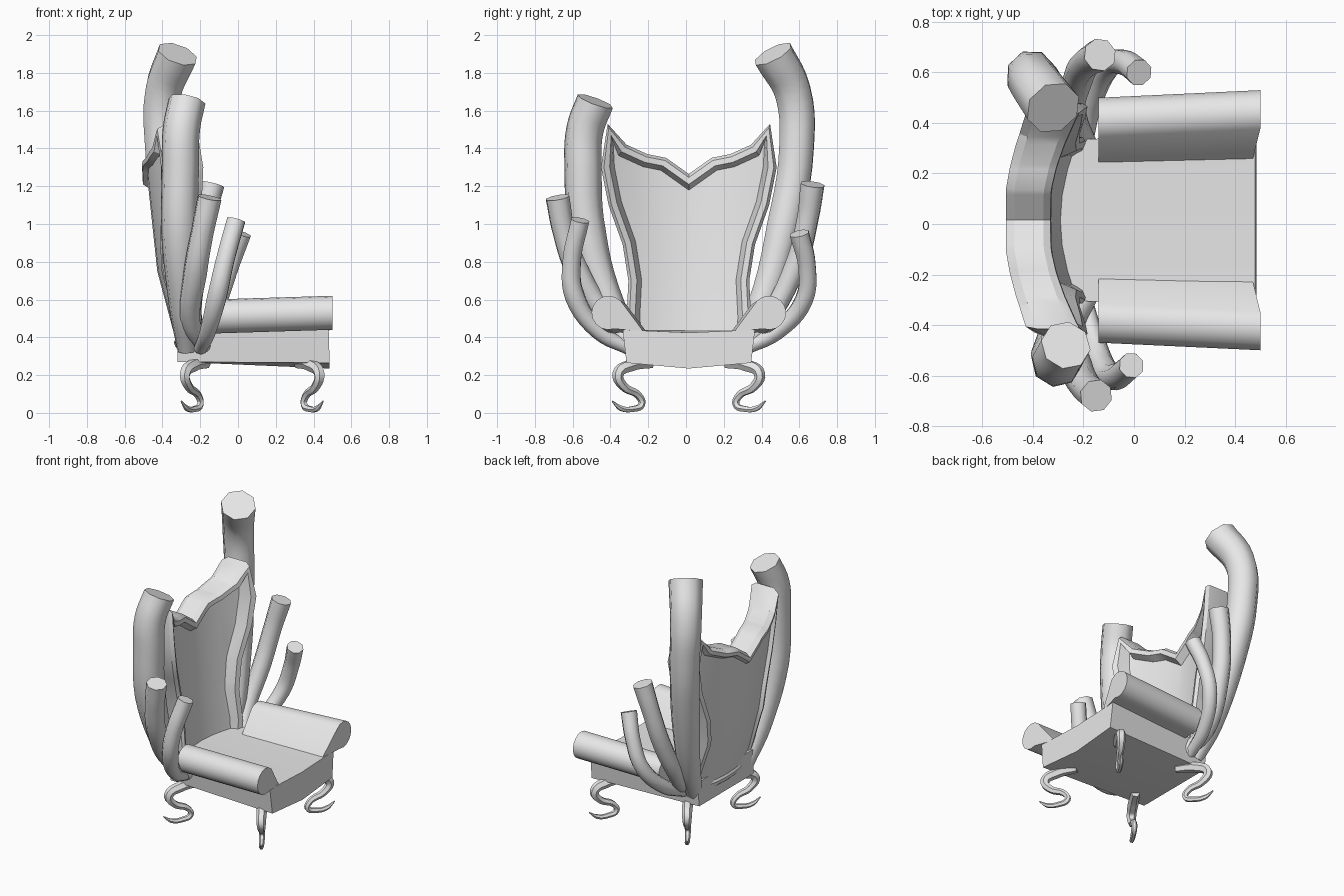
import bpy, bmesh
from math import sin, cos, radians
from mathutils import Vector

cube = bpy.data.objects.get("Cube")
if cube:
    bpy.data.objects.remove(cube, do_unlink=True)

grey = bpy.data.materials.new("light_grey")
grey.use_nodes = True
GREY = (0.8, 0.8, 0.8, 1)
grey.diffuse_color = GREY
grey.node_tree.nodes["Principled BSDF"].inputs["Base Color"].default_value = GREY
MID = 0.015  # the seat sits slightly off the centre line


def add_object(name, mesh, angle=40):
    obj = bpy.data.objects.new(name, mesh)
    bpy.context.collection.objects.link(obj)
    mesh.materials.clear()
    mesh.materials.append(grey)
    bpy.ops.object.select_all(action='DESELECT')
    obj.select_set(True)
    bpy.context.view_layer.objects.active = obj
    bpy.ops.object.shade_smooth_by_angle(angle=radians(angle))
    return obj


def finish(name, bm, angle=40):
    bmesh.ops.recalc_face_normals(bm, faces=bm.faces)
    mesh = bpy.data.meshes.new(name)
    bm.to_mesh(mesh)
    bm.free()
    return add_object(name, mesh, angle)


def tube(name, points, radii, depth=1.0, sides=2):
    """Tapered round tube with flat ends along a smooth path."""
    curve = bpy.data.curves.new(name + "_path", 'CURVE')
    curve.dimensions = '3D'
    curve.bevel_depth = depth
    curve.bevel_resolution = sides
    curve.resolution_u = 5
    curve.use_fill_caps = True
    spline = curve.splines.new('BEZIER')
    spline.bezier_points.add(len(points) - 1)
    for bp, co, r in zip(spline.bezier_points, points, radii):
        bp.co, bp.radius = co, r
        bp.handle_left_type = bp.handle_right_type = 'AUTO'
    temp = bpy.data.objects.new(name + "_temp", curve)
    bpy.context.collection.objects.link(temp)
    graph = bpy.context.evaluated_depsgraph_get()
    mesh = bpy.data.meshes.new_from_object(temp.evaluated_get(graph))
    bpy.data.objects.remove(temp, do_unlink=True)
    mesh.name = name
    return add_object(name, mesh, 50)


def loft(bm, first, second):
    """Closed solid between two matching rings."""
    a = [bm.verts.new(p) for p in first]
    b = [bm.verts.new(p) for p in second]
    bm.faces.new(a)
    bm.faces.new(b[::-1])
    for i in range(len(a)):
        j = (i + 1) % len(a)
        bm.faces.new((a[i], a[j], b[j], b[i]))


# Seat block, sagging at the lower front edge
bm = bmesh.new()
front = [(0.48, -0.35, 0.44), (0.48, 0, 0.425), (0.48, 0.35, 0.44),
         (0.485, 0.33, 0.265), (0.485, 0, 0.235), (0.485, -0.33, 0.265)]
back = [(-0.32, y * 0.9, 0.27 if z < 0.3 else 0.44) for x, y, z in front]
loft(bm, [(x, y + MID, z) for x, y, z in front], [(x, y + MID, z) for x, y, z in back])
finish("seat", bm, 20)

# Rolled armrests with an inner flange
for side, label in ((1, "left"), (-1, "right")):
    arc = [radians(-110 + i * 245 / 11) for i in range(12)]
    profile = [(0.425 + 0.09 * cos(a), 0.53 + 0.09 * sin(a)) for a in arc]
    profile.append((0.24, 0.43))
    bm = bmesh.new()
    loft(bm, [(0.5 if y > 0.3 else 0.47, MID + side * y, z) for y, z in profile],
         [(-0.14, MID + side * (y - 0.03), z - 0.02) for y, z in profile])
    finish(label + "_armrest", bm, 35)

# Winged backrest: half outline from the notch round to the seat
half = [(0.12, 1.35), (0.22, 1.37), (0.33, 1.42), (0.43, 1.53), (0.465, 1.3), (0.425, 1.1),
        (0.35, 0.89), (0.32, 0.7), (0.33, 0.5), (0.31, 0.33)]
outer = [(0, 1.265)] + half + [(-y, z) for y, z in reversed(half)]


def inset(loop, dist):
    result = []
    for i, p in enumerate(loop):
        p = Vector(p)
        d1 = (p - Vector(loop[i - 1])).normalized()
        d2 = (Vector(loop[(i + 1) % len(loop)]) - p).normalized()
        n = (Vector((d1.y, -d1.x)) + Vector((d2.y, -d2.x))).normalized()
        result.append(p + n * dist / max(0.7, n.dot(Vector((d1.y, -d1.x)))))
    return result


def front_x(y, z):
    return -0.225 - 0.085 * z + 0.75 * y * y


def back_x(y, z):
    lean = -0.335 - 0.3 * (z - 0.36) if z < 0.75 else -0.452 - 0.11 * (z - 0.75)
    return lean + 0.6 * y * y


bm = bmesh.new()
# Each ring: distance inward, and depth from front (0) to back (1)
sections = [(0.07, 0.3), (0.045, 0.0), (0.015, 0.0), (0.0, 0.15),
            (0.0, 0.8), (0.02, 1.0), (0.045, 1.0), (0.06, 0.85)]
rings = [[bm.verts.new((t, y, z)) for y, z in inset(outer, d)] for d, t in sections]
for ra, rb in zip(rings, rings[1:]):
    for i in range(len(outer)):
        j = (i + 1) % len(outer)
        bm.faces.new((ra[i], ra[j], rb[j], rb[i]))
bm.faces.new(rings[0])
bm.faces.new(rings[-1][::-1])
# Slice it so it can bend, then wrap it to the curved front and rear surfaces
cuts = [((0, y / 10, 0), (0, 1, 0)) for y in range(-4, 5)] + [((0, 0, 0.75), (0, 0, 1))]
for co, no in cuts:
    bmesh.ops.bisect_plane(bm, geom=bm.verts[:] + bm.edges[:] + bm.faces[:],
                           plane_co=co, plane_no=no)
for v in bm.verts:
    t, y, z = v.co
    v.co = (front_x(y, z) * (1 - t) + back_x(y, z) * t, y + MID, z)
finish("backrest", bm, 25)

# Hollow-looking cut stems fanning out on both sides
tube("left_tall_stem",
     [(-.26, .28, .34), (-.30, .39, .55), (-.36, .52, 1.0), (-.40, .585, 1.4),
      (-.395, .565, 1.7), (-.32, .46, 1.9)], [.055, .075, .095, .098, .103, .112])
tube("right_tall_stem",
     [(-.27, -.27, .34), (-.29, -.39, .55), (-.31, -.52, .95), (-.305, -.545, 1.3),
      (-.30, -.535, 1.5), (-.27, -.48, 1.65)], [.055, .075, .098, .1, .1, .1])
tube("left_middle_stem",
     [(-.18, .29, .35), (-.24, .42, .48), (-.22, .58, .78), (-.18, .645, 1.03),
      (-.135, .67, 1.21)], [.045, .055, .06, .06, .066])
tube("right_middle_stem",
     [(-.18, -.27, .35), (-.25, -.40, .48), (-.225, -.575, .75), (-.19, -.645, .95),
      (-.15, -.68, 1.14)], [.045, .055, .065, .062, .066])
tube("left_short_stem",
     [(-.2, .31, .34), (-.17, .48, .43), (-.1, .625, .6), (-.04, .64, .78),
      (.02, .60, .95)], [.035, .045, .05, .05, .054])
tube("right_short_stem",
     [(-.2, -.3, .34), (-.16, -.46, .43), (-.11, -.59, .62), (-.07, -.605, .8),
      (-.01, -.56, 1.02)], [.035, .045, .055, .052, .052])

# Scrolled legs turned out diagonally at the four corners
leg = [(.2, .262), (.31, .25), (.375, .205), (.345, .14), (.265, .09),
       (.25, .045), (.30, .02), (.36, .025), (.405, .062)]
thick = [.028, .034, .03, .024, .02, .019, .017, .015, .004]
for side, label in ((1, "left"), (-1, "right")):
    for end, x0, place in ((1, 0.33, "front"), (-1, -0.18, "back")):
        path = [(x0 + end * (r - 0.22) * 0.65, MID + side * r, z) for r, z in leg]
        tube(f"{label}_{place}_leg", path, thick, sides=1)
